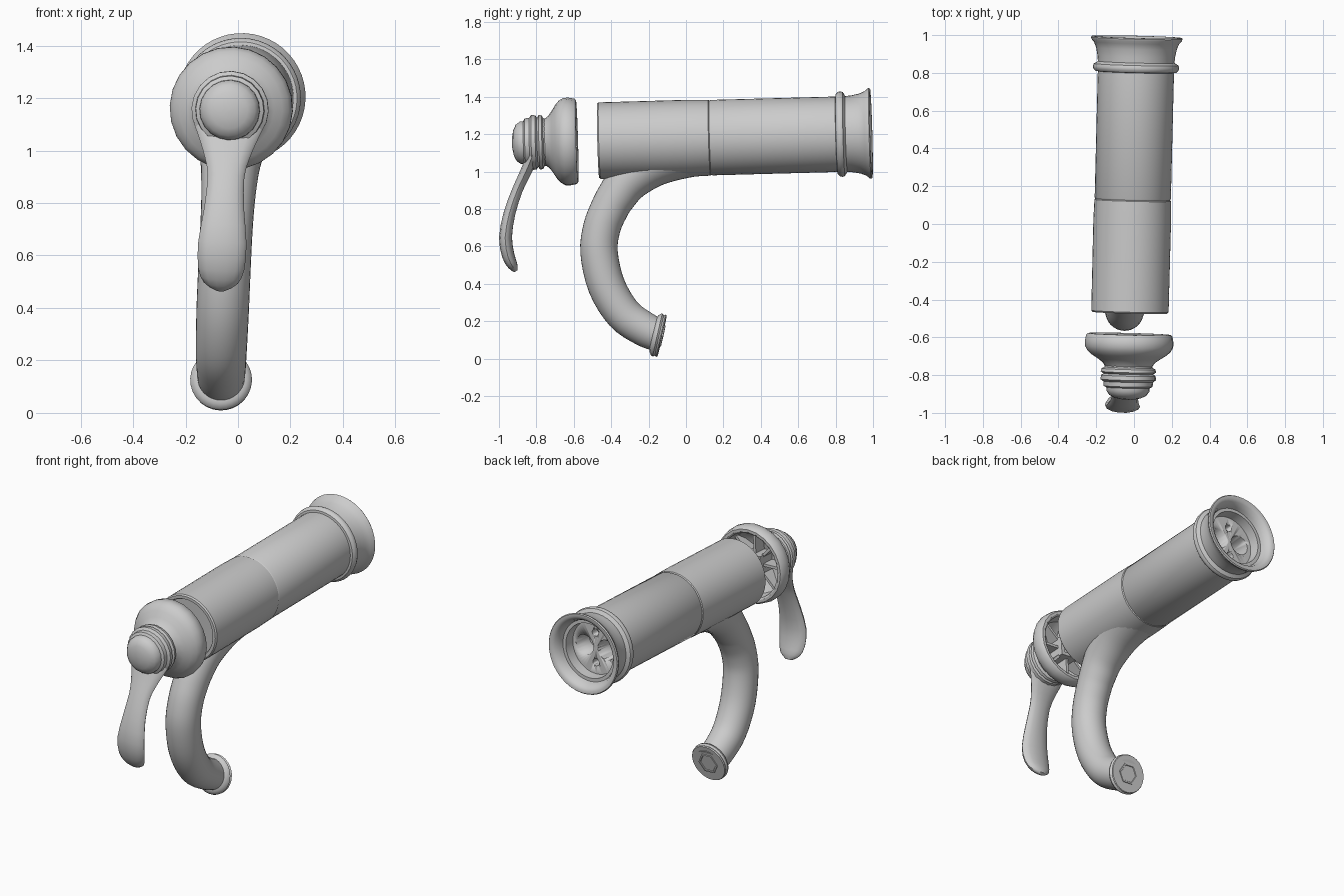
import bpy, bmesh, math
from mathutils import Vector

# Main axis frame: the whole tap is slightly yawed, pitched and rolled
O = Vector((-0.01, 0, 1.178))
Y = Vector((0.025, 1, 0.027)).normalized()
X = Y.cross(Vector((0.048, -0.027, 1))).normalized()
Z = X.cross(Y)


def P(y, z):
    """Point on the tap's middle plane from side-view coordinates."""
    return Vector((-0.01 + 0.025 * y + 0.048 * (z - 1.178), y, z))


def ring(c, u, v, a, b, n, turn=0.0):
    return [c + u * (a * math.cos(t)) + v * (b * math.sin(t))
            for t in (turn + 2 * math.pi * i / n for i in range(n))]


def loft(name, rings, angle=35):
    bm = bmesh.new()
    rows = [[bm.verts.new(p) for p in r] for r in rings]
    n = len(rows[0])
    for r, s in zip(rows, rows[1:]):
        for i in range(n):
            j = (i + 1) % n
            bm.faces.new((r[i], r[j], s[j], s[i]))
    bm.faces.new(rows[0])
    bm.faces.new(rows[-1])
    bmesh.ops.recalc_face_normals(bm, faces=bm.faces)
    me = bpy.data.meshes.new(name)
    bm.to_mesh(me)
    bm.free()
    ob = bpy.data.objects.new(name, me)
    bpy.context.collection.objects.link(ob)
    bpy.ops.object.select_all(action='DESELECT')
    ob.select_set(True)
    bpy.context.view_layer.objects.active = ob
    bpy.ops.object.shade_smooth_by_angle(angle=math.radians(angle))
    return ob


def lathe(name, profile, n=48, o=O, axis=Y, u=X, turn=0.0, angle=35):
    """Turn (distance along axis, radius) points around an axis."""
    v = u.cross(axis).normalized()
    return loft(name, [ring(o + axis * s, u, v, r, r, n, turn) for s, r in profile], angle)


def sweep(name, keys, n, steps):
    """Sweep an ellipse along (y, z, half width, half depth) keys, smoothly interpolated."""
    k = [Vector(q) for q in keys]
    k = [2 * k[0] - k[1]] + k + [2 * k[-1] - k[-2]]
    pts = []
    for i in range(1, len(k) - 2):
        a, b, c, d = k[i - 1:i + 3]
        for j in range(steps):
            t = j / steps
            pts.append(0.5 * (2 * b + (c - a) * t + (2 * a - 5 * b + 4 * c - d) * t * t
                              + (3 * b - a - 3 * c + d) * t ** 3))
    pts.append(k[-2])
    rings = []
    for i, q in enumerate(pts):
        lo, hi = pts[max(i - 1, 0)], pts[min(i + 1, len(pts) - 1)]
        tan = (P(hi[0], hi[1]) - P(lo[0], lo[1])).normalized()
        v = tan.cross(X).normalized()
        rings.append(ring(P(q[0], q[1]), v.cross(tan), v, q[2], q[3], n))
    return loft(name, rings)


# Front body with a shallow recess facing the handle
lathe("front_body", [(-0.42, 0.002), (-0.42, 0.172), (-0.462, 0.175), (-0.47, 0.18), (-0.47, 0.198),
                     (-0.462, 0.205), (0.02, 0.206), (0.125, 0.203), (0.13, 0.198), (0.13, 0.002)])

# Rear body with bead, flared mount and stepped socket
rear = lathe("rear_body", [
    (0.13, 0.002), (0.13, 0.198), (0.137, 0.202), (0.805, 0.202), (0.807, 0.215), (0.818, 0.226),
    (0.832, 0.229), (0.845, 0.224), (0.853, 0.21), (0.858, 0.203), (0.89, 0.206), (0.93, 0.214),
    (0.96, 0.226), (0.975, 0.24), (0.985, 0.243), (0.991, 0.238), (0.991, 0.222), (0.98, 0.205),
    (0.95, 0.19), (0.93, 0.185), (0.93, 0.165), (0.87, 0.16), (0.87, 0.002)])

# Supply holes in the socket floor
for i, (x, z, r) in enumerate([(0.075, 0, 0.06), (-0.075, 0, 0.06), (0, 0.09, 0.022), (0, -0.09, 0.022)]):
    cut = lathe(f"hole_cutter_{i}", [(0.75, r), (0.92, r)], 20, O + X * x + Z * z)
    cut.hide_render = True
    cut.display_type = 'WIRE'
    mod = rear.modifiers.new("hole", 'BOOLEAN')
    mod.operation = 'DIFFERENCE'
    mod.object = cut
    mod.solver = 'EXACT'
    bpy.context.view_layer.objects.active = rear
    bpy.ops.object.modifier_apply(modifier=mod.name)
    bpy.data.objects.remove(cut)

# Curved spout, widening as it blends into the body
spout = [(-0.14, 0.122, 0.088), (-0.225, 0.16, 0.093), (-0.335, 0.24, 0.097), (-0.425, 0.39, 0.1),
         (-0.465, 0.57, 0.1), (-0.45, 0.70, 0.1), (-0.41, 0.80, 0.102), (-0.37, 0.87, 0.106),
         (-0.30, 0.96, 0.116), (-0.17, 1.06, 0.14), (0.0, 1.135, 0.17), (0.13, 1.172, 0.194)]
sweep("spout", [(y, z, r, r) for y, z, r in spout], 32, 4)

# Spout outlet rim with a shallow hexagonal aerator
out = Vector((0.02, 0.975, -0.22)).normalized()
side = (X - out * X.dot(out)).normalized()
tip = P(-0.128, 0.121)
lathe("spout_rim", [(-0.05, 0.085), (-0.045, 0.1), (-0.035, 0.114), (-0.024, 0.118), (-0.014, 0.11),
                    (-0.006, 0.116), (0.0, 0.112), (0.0, 0.002)], 28, tip, out, side)
lathe("aerator", [(-0.01, 0.065), (0.006, 0.065), (0.006, 0.055), (0.002, 0.052), (0.002, 0.002)],
      6, tip, out, side)

# Hollow handle bell
lathe("handle_bell", [
    (-0.72, 0.002), (-0.72, 0.09), (-0.69, 0.15), (-0.655, 0.185), (-0.59, 0.195), (-0.583, 0.205),
    (-0.583, 0.22), (-0.592, 0.229), (-0.625, 0.235), (-0.65, 0.234), (-0.675, 0.22), (-0.695, 0.197),
    (-0.715, 0.165), (-0.735, 0.138), (-0.755, 0.125), (-0.755, 0.002)], 24)

# Square stem socket and radial ribs inside the bell
lathe("stem_socket", [(-0.725, 0.085), (-0.61, 0.085), (-0.61, 0.055), (-0.68, 0.055), (-0.68, 0.002)],
      4, turn=math.pi / 4)
for i in range(8):
    a = math.pi * i / 4
    d = X * math.cos(a) + Z * math.sin(a)
    e = Y.cross(d) * 0.008
    rows = [[O + d * r + Y * y + e * s for r, y in ((0.05, -0.73), (0.05, -0.64), (0.192, -0.64),
                                                    (0.187, -0.66), (0.10, -0.73))] for s in (-1, 1)]
    loft(f"bell_rib_{i}", rows)

# Ringed collar with a domed knob
lathe("handle_collar", [
    (-0.74, 0.124), (-0.76, 0.128), (-0.768, 0.143), (-0.784, 0.147), (-0.794, 0.132), (-0.803, 0.145),
    (-0.825, 0.147), (-0.836, 0.132), (-0.86, 0.13), (-0.868, 0.115), (-0.885, 0.114), (-0.908, 0.098),
    (-0.922, 0.07), (-0.93, 0.03), (-0.931, 0.002)], 20)

# Drooping lever
sweep("lever", [(-0.815, 1.10, 0.135, 0.03), (-0.84, 1.035, 0.108, 0.032), (-0.87, 0.97, 0.085, 0.03),
                (-0.902, 0.90, 0.07, 0.029), (-0.943, 0.78, 0.076, 0.032), (-0.965, 0.65, 0.092, 0.035),
                (-0.95, 0.55, 0.088, 0.034), (-0.925, 0.495, 0.065, 0.026), (-0.91, 0.468, 0.02, 0.01)], 14, 2)
